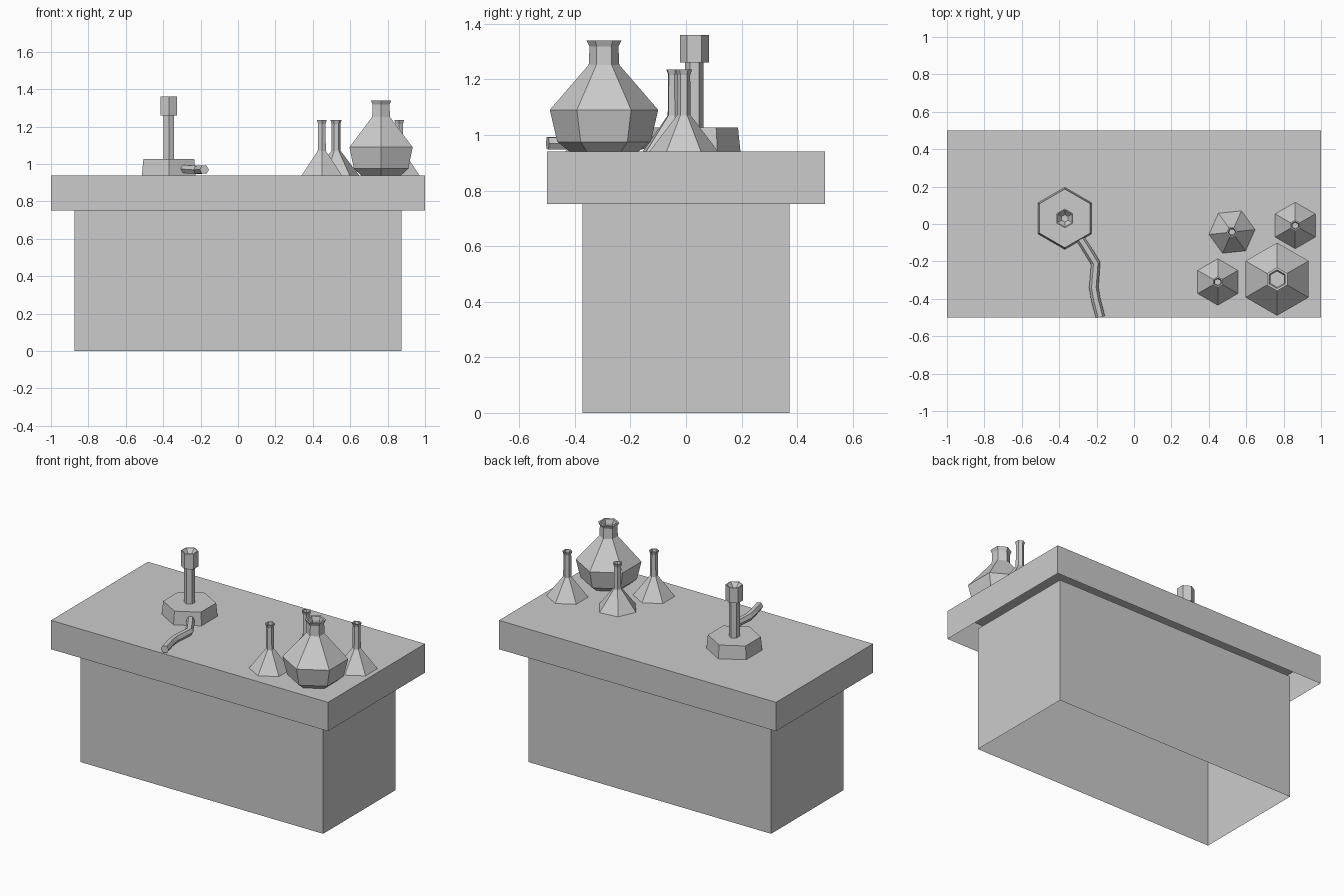
import bpy
import bmesh
from math import cos, sin, radians, tau

cube = bpy.data.objects.get("Cube")
if cube:
    bpy.data.objects.remove(cube, do_unlink=True)

grey = bpy.data.materials.new("plain_grey")
grey.use_nodes = True
colour = (0.6, 0.6, 0.6, 1)
grey.diffuse_color = colour
grey.node_tree.nodes["Principled BSDF"].inputs["Base Color"].default_value = colour


def add_object(name, data, location=(0, 0, 0)):
    obj = bpy.data.objects.new(name, data)
    data.materials.append(grey)
    obj.location = location
    bpy.context.collection.objects.link(obj)
    return obj


def open_box(name, half_x, half_y, low, high):
    """Box with no underside."""
    bm = bmesh.new()
    bmesh.ops.create_cube(bm, size=2)
    for v in bm.verts:
        v.co = (v.co.x * half_x, v.co.y * half_y, high if v.co.z > 0 else low)
    bm.normal_update()
    bottom = [f for f in bm.faces if f.normal.z < -0.5]
    bmesh.ops.delete(bm, geom=bottom, context='FACES_ONLY')
    mesh = bpy.data.meshes.new(name)
    bm.to_mesh(mesh)
    bm.free()
    add_object(name, mesh)


def lathe(name, profile, x, y, turn=30, sides=6):
    """Six-sided body from (radius, height) steps, capped at both ends."""
    bm = bmesh.new()
    rings = []
    for radius, z in profile:
        angles = [radians(turn) + tau * i / sides for i in range(sides)]
        rings.append([bm.verts.new((radius * cos(a), radius * sin(a), z)) for a in angles])
    for low, high in zip(rings, rings[1:]):
        for i in range(sides):
            j = (i + 1) % sides
            bm.faces.new((low[i], low[j], high[j], high[i]))
    bm.faces.new(rings[0][::-1])
    bm.faces.new(rings[-1])
    mesh = bpy.data.meshes.new(name)
    bm.to_mesh(mesh)
    bm.free()
    add_object(name, mesh, (x, y, TOP))


# Table
TOP = 0.94
open_box("table_cabinet", 0.875, 0.372, 0, 0.81)
open_box("table_top", 1, 0.5, 0.752, TOP)

# Burner: base, stem and hollow head
BURNER = (-0.37, 0.03)
lathe("burner_base", [(0.166, 0), (0.157, 0.086)], *BURNER)
lathe("burner_stem", [(0.033, 0.08), (0.033, 0.33)], *BURNER)
lathe("burner_head", [(0.052, 0.32), (0.052, 0.42), (0.046, 0.42), (0.02, 0.39)], *BURNER)

# Hose running from the burner to the table edge
hose = bpy.data.curves.new("burner_hose", 'CURVE')
hose.dimensions = '3D'
hose.bevel_depth = 0.025
hose.bevel_resolution = 1
hose.use_fill_caps = True
path = [(-0.30, -0.06, 0.975), (-0.26, -0.12, 0.972), (-0.205, -0.21, 0.968),
        (-0.215, -0.34, 0.968), (-0.205, -0.4, 0.97), (-0.18, -0.498, 0.97)]
spline = hose.splines.new('POLY')
spline.points.add(len(path) - 1)
for point, co in zip(spline.points, path):
    point.co = (*co, 1)
spline.use_smooth = False
add_object("burner_hose", hose)

# Large round flask with flared, open lip
lathe("large_flask",
      [(0.123, 0), (0.168, 0.035), (0.195, 0.15), (0.055, 0.312), (0.052, 0.378),
       (0.063, 0.4), (0.05, 0.4), (0.042, 0.375), (0.042, 0.32)], 0.765, -0.295)

# Three small conical flasks
conical = [(0.124, 0), (0.025, 0.13), (0.023, 0.275), (0.03, 0.295),
           (0.022, 0.295), (0.016, 0.27), (0.016, 0.2)]
for name, x, y, turn in (("front_flask", 0.448, -0.31, 30),
                         ("back_flask", 0.524, -0.043, 6),
                         ("side_flask", 0.862, -0.008, 30)):
    lathe(name, conical, x, y, turn)
